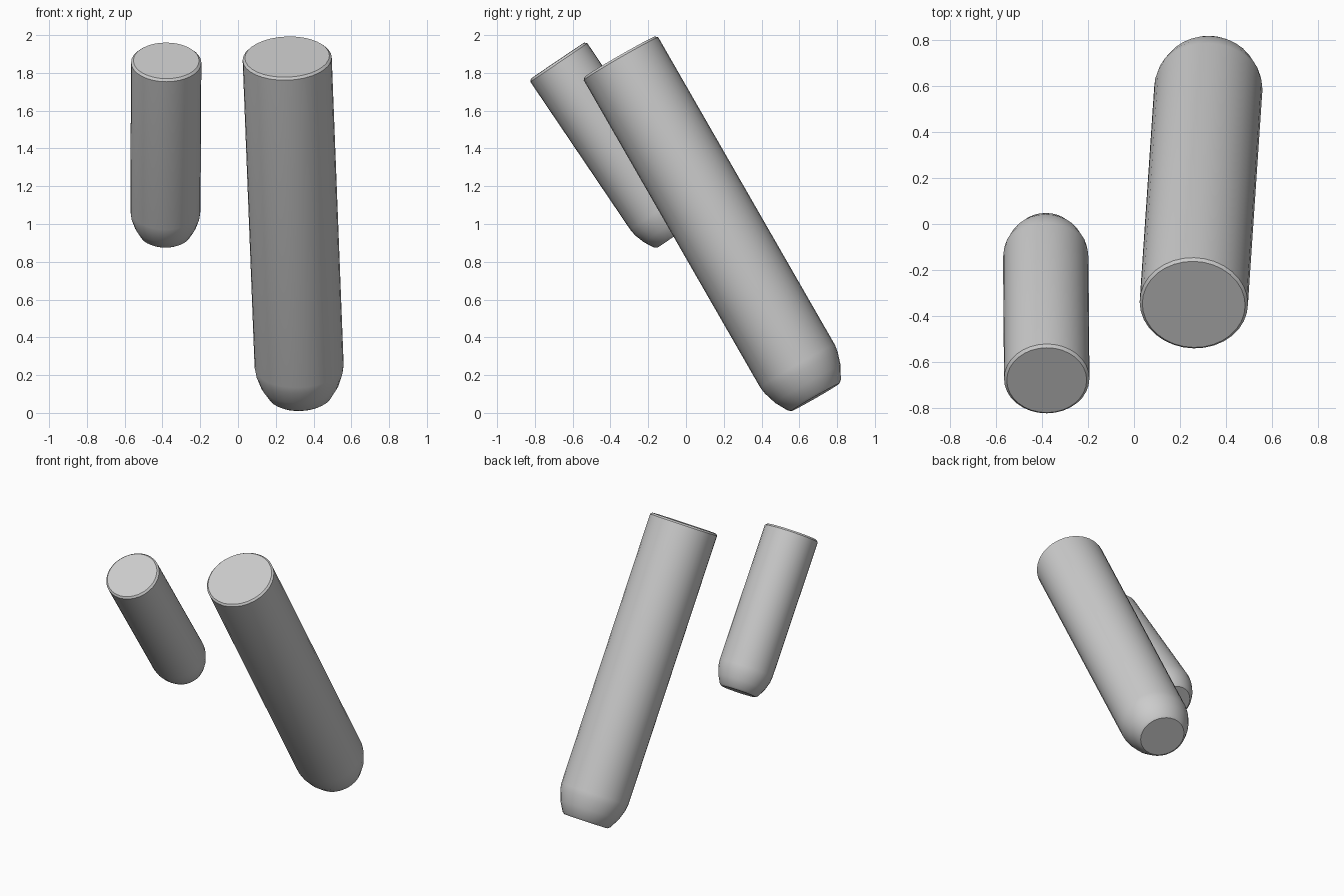
import bpy
import bmesh
from math import cos, sin, tau, radians
from mathutils import Vector

if "Cube" in bpy.data.objects:
    bpy.data.objects.remove(bpy.data.objects["Cube"])

grey = bpy.data.materials.new("light grey")
grey.use_nodes = True
colour = (0.6, 0.6, 0.6, 1)
grey.diffuse_color = colour
grey.node_tree.nodes["Principled BSDF"].inputs["Base Color"].default_value = colour

SIDES = 32


def leaning_rod(name, top, bottom, radius, squash, tip_length, tip_radius):
    """Round rod from top to bottom: flat top, tapered lower tip."""
    top, bottom = Vector(top), Vector(bottom)
    length = (bottom - top).length
    axis = (bottom - top).normalized()
    across = (Vector((1, 0, 0)) - axis * axis.x).normalized()
    up = axis.cross(across)

    # (distance along the rod, radius), with softened rim and tip
    mid_radius = tip_radius + (radius - tip_radius) * 0.62
    profile = [
        (0, radius - 0.012),
        (0.012, radius),
        (length - tip_length - 0.03, radius),
        (length - tip_length + 0.01, radius * 0.975),
        (length - tip_length * 0.5, mid_radius),
        (length - 0.012, tip_radius + 0.008),
        (length, tip_radius - 0.008),
    ]
    bm = bmesh.new()
    rings = []
    for distance, r in profile:
        centre = top + axis * distance
        rings.append([
            bm.verts.new(centre + across * (r * cos(tau * i / SIDES))
                         + up * (r * squash * sin(tau * i / SIDES)))
            for i in range(SIDES)
        ])
    for a, b in zip(rings, rings[1:]):
        for i in range(SIDES):
            j = (i + 1) % SIDES
            bm.faces.new((a[i], a[j], b[j], b[i]))
    bm.faces.new(rings[0])
    bm.faces.new(rings[-1])
    bmesh.ops.recalc_face_normals(bm, faces=bm.faces)

    mesh = bpy.data.meshes.new(name)
    bm.to_mesh(mesh)
    bm.free()
    mesh.materials.append(grey)
    rod = bpy.data.objects.new(name, mesh)
    bpy.context.collection.objects.link(rod)
    bpy.ops.object.select_all(action="DESELECT")
    rod.select_set(True)
    bpy.context.view_layer.objects.active = rod
    bpy.ops.object.shade_smooth_by_angle(angle=radians(35))
    return rod


# Long rod on the left, short rod on the right
leaning_rod("long_rod", (0.26, -0.35, 1.885), (0.33, 0.685, 0.083),
            0.236, 0.965, 0.16, 0.16)
leaning_rod("short_rod", (-0.38, -0.68, 1.865), (-0.385, -0.055, 0.94),
            0.186, 0.98, 0.13, 0.127)
